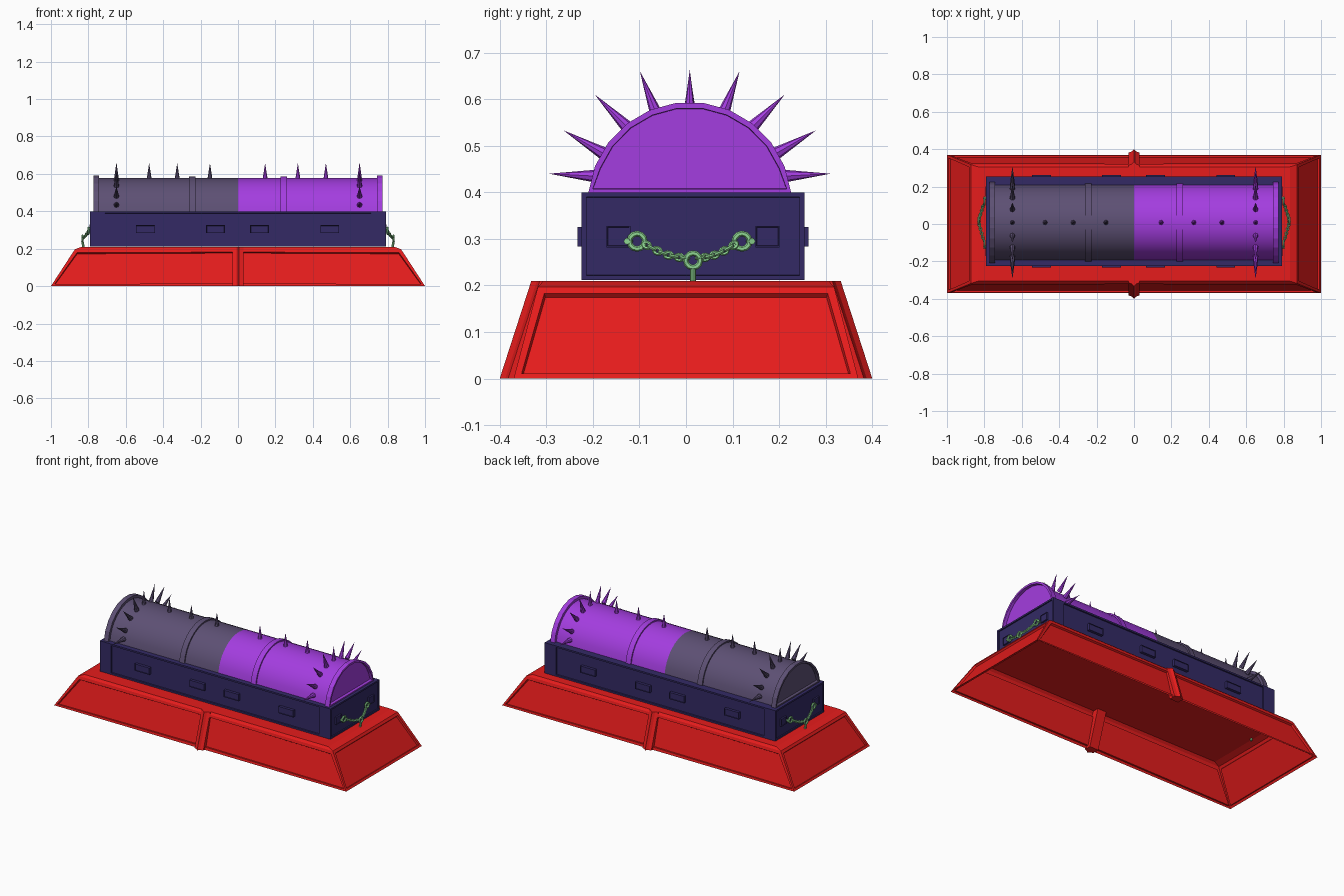
import bpy, bmesh, math
from mathutils import Vector, Matrix

if "Cube" in bpy.data.objects:
    bpy.data.objects.remove(bpy.data.objects["Cube"])


def material(name, rgb):
    m = bpy.data.materials.new(name)
    lin = [((c / 255 + 0.055) / 1.055) ** 2.4 for c in rgb]
    m.diffuse_color = (*lin, 1)
    m.use_nodes = True
    m.node_tree.nodes["Principled BSDF"].inputs["Base Color"].default_value = m.diffuse_color
    return m


RED = material("red", (230, 28, 28))
NAVY = material("dark indigo", (51, 42, 101))
PURPLE = material("bright purple", (164, 61, 224))
GREY = material("grey purple", (93, 80, 116))
GREEN = material("pale green", (142, 214, 146))
CY = 0.008          # middle of the lid across y
BY = 0.015          # middle of the box across y


def finish(name, bm, mat, smooth=False):
    bmesh.ops.recalc_face_normals(bm, faces=bm.faces[:])
    me = bpy.data.meshes.new(name)
    bm.to_mesh(me)
    bm.free()
    me.materials.append(mat)
    ob = bpy.data.objects.new(name, me)
    bpy.context.collection.objects.link(ob)
    if smooth:
        bpy.ops.object.select_all(action='DESELECT')
        ob.select_set(True)
        bpy.context.view_layer.objects.active = ob
        bpy.ops.object.shade_smooth_by_angle(angle=math.radians(35))
    return ob


def recess(bm, faces, border, depth, slope=0.001):
    """Frame each face, then sink its panel."""
    bm.normal_update()
    bmesh.ops.inset_individual(bm, faces=faces, thickness=border)
    bmesh.ops.inset_individual(bm, faces=faces, thickness=slope, depth=-depth)


def loft(bm, rings, caps=(True, True)):
    """Skin a list of equal point rings; returns the side faces per band."""
    vs = [[bm.verts.new(p) for p in r] for r in rings]
    n = len(vs[0])
    bands = [[bm.faces.new((a[i], a[(i + 1) % n], b[(i + 1) % n], b[i])) for i in range(n)]
             for a, b in zip(vs, vs[1:])]
    if caps[0]:
        bm.faces.new(vs[0][::-1])
    if caps[1]:
        bm.faces.new(vs[-1])
    return bands


def box_into(bm, center, size):
    m = Matrix.Translation(center) @ Matrix.Diagonal((*size, 1))
    return bmesh.ops.create_cube(bm, size=1, matrix=m)["verts"]


def cone_into(bm, start, end, r1, r2, segs=8):
    a, b = Vector(start), Vector(end)
    rot = (b - a).to_track_quat('Z', 'Y').to_matrix().to_4x4()
    bmesh.ops.create_cone(bm, cap_ends=True, segments=segs, radius1=r1, radius2=r2,
                          depth=(b - a).length, matrix=Matrix.Translation((a + b) / 2) @ rot)


def torus_into(bm, mat, major, minor, stretch=1.0, n=12, k=6):
    """Ring in local xy, stretched along local x."""
    g = []
    for i in range(n):
        t = 2 * math.pi * i / n
        row = []
        for j in range(k):
            p = 2 * math.pi * j / k
            r = major + minor * math.cos(p)
            row.append(bm.verts.new(mat @ Vector((r * math.cos(t) * stretch, r * math.sin(t),
                                                  minor * math.sin(p)))))
        g.append(row)
    for i in range(n):
        for j in range(k):
            a, b = g[i], g[(i + 1) % n]
            bm.faces.new((a[j], b[j], b[(j + 1) % k], a[(j + 1) % k]))


# Plinth: thin skin with sunken panels, open underneath
def rect(x, y, z):
    return [(-x, -y, z), (0, -y, z), (x, -y, z), (x, y, z), (0, y, z), (-x, y, z)]


bm = bmesh.new()
bands = loft(bm, [rect(1, 0.37, 0), rect(0.872, 0.318, 0.197), rect(0.835, 0.306, 0.21)],
             caps=(False, True))
bmesh.ops.recalc_face_normals(bm, faces=bm.faces[:])
recess(bm, bands[0], 0.022, 0.011, 0.004)
finish("plinth", bm, RED)

# Pointed ribs in the middle of the long sides
for side, label in ((-1, "front"), (1, "back")):
    bm = bmesh.new()
    prof = [(-0.03, 0.34), (-0.03, 0.382), (-0.012, 0.388), (0, 0.40),
            (0.012, 0.388), (0.03, 0.382), (0.03, 0.34)]
    loft(bm, [[(x, side * (y - d), z) for x, y in prof] for d, z in ((0, 0), (0.068, 0.21))])
    finish(label + "_plinth_rib", bm, RED)

# Box with framed sides, wide posts on the long sides
bm = bmesh.new()
box_into(bm, (0, BY, 0.3057), (1.58, 0.478, 0.1886))
bm.normal_update()
long_sides = [f for f in bm.faces if abs(f.normal.y) > 0.5]
short_sides = [f for f in bm.faces if abs(f.normal.x) > 0.5]
recess(bm, long_sides, 0.014, 0.008)
for v in bm.verts:
    if abs(v.co.x) < 0.785:
        v.co.x = math.copysign(0.712, v.co.x)
recess(bm, short_sides, 0.014, 0.006)
finish("coffin_box", bm, NAVY)

# Handles along the long sides
bm = bmesh.new()
for side in (-1, 1):
    for x in (-0.495, -0.12, 0.115, 0.49):
        vs = box_into(bm, (x, BY + side * 0.236, 0.305), (0.1, 0.024, 0.042))
        bm.normal_update()
        outer = [f for f in {f for v in vs for f in v.link_faces} if f.normal.y * side > 0.9]
        recess(bm, outer, 0.004, 0.003)
finish("side_handles", bm, NAVY)

# Small plates at the box ends
bm = bmesh.new()
for side in (-1, 1):
    for y in (-0.145, 0.175):
        vs = box_into(bm, (side * 0.785, y, 0.305), (0.018, 0.052, 0.046))
        bm.normal_update()
        outer = [f for f in {f for v in vs for f in v.link_faces} if f.normal.x * side > 0.9]
        recess(bm, outer, 0.004, 0.003)
finish("end_plates", bm, NAVY)


# Arched lid pieces
def arch(x, r, segs):
    zc = 0.375
    lim = math.acos(0.025 / r)
    pts = []
    for i in range(segs + 1):
        a = -lim + 2 * lim * i / segs
        pts.append((x, CY + r * math.sin(a), zc + r * math.cos(a)))
    return pts


for side, mat, label in ((-1, GREY, "grey"), (1, PURPLE, "purple")):
    bm = bmesh.new()
    loft(bm, [arch(0, 0.202, 16), arch(side * 0.75, 0.202, 16)])
    finish(label + "_lid", bm, mat, True)

    # Raised band across the lid
    bm = bmesh.new()
    loft(bm, [arch(side * 0.228, 0.21, 16), arch(side * 0.262, 0.21, 16)])
    finish(label + "_lid_band", bm, mat, True)

    # End rim with sunken face
    bm = bmesh.new()
    loft(bm, [arch(side * 0.742, 0.219, 11), arch(side * 0.772, 0.219, 11)])
    bmesh.ops.recalc_face_normals(bm, faces=bm.faces[:])
    recess(bm, [f for f in bm.faces if f.normal.x * side > 0.9], 0.012, 0.018)
    finish(label + "_lid_end", bm, mat)

    # Fan of spikes near the end and a row along the crest
    bm = bmesh.new()
    for off, z, deg in ((0, 0.663, 0), (0.107, 0.66, 21), (0.204, 0.61, 45),
                        (0.271, 0.533, 60), (0.302, 0.44, 87)):
        for s in ((1,) if off == 0 else (-1, 1)):
            a = math.radians(deg)
            tip = Vector((side * 0.65, CY + s * off, z))
            base = tip - Vector((0, s * math.sin(a), math.cos(a))) * 0.105
            cone_into(bm, base, tip, 0.0145, 0)
    for x in ((0.145, 0.32, 0.47) if side > 0 else (0.15, 0.325, 0.475)):
        cone_into(bm, (side * x, CY, 0.565), (side * x, CY, 0.658), 0.0145, 0)
    finish(label + "_spikes", bm, mat, True)

# Chains hanging at both ends
for side, label in ((-1, "left"), (1, "right")):
    bm = bmesh.new()
    flat = Matrix.Rotation(math.pi / 2, 4, 'Y')
    mid = Vector((side * 0.832, BY, 0.254))
    torus_into(bm, Matrix.Translation(mid) @ flat, 0.0155, 0.0062)
    cone_into(bm, mid - Vector((0, 0, 0.015)), (side * 0.824, BY, 0.197), 0.0065, 0.0065)
    for y in (-0.105, 0.12):
        top = Vector((side * 0.8, y, 0.295))
        torus_into(bm, Matrix.Translation(top) @ flat, 0.0165, 0.0062)
        out = math.copysign(1, y)
        cone_into(bm, (side * 0.778, y + out * 0.014, 0.295),
                  (side * 0.805, y + out * 0.022, 0.295), 0.007, 0.007)
        steps = 8
        path = []
        for i in range(steps + 1):
            t = i / steps
            p = top.lerp(mid, 0.12 + 0.78 * t)
            path.append(p - Vector((0, 0, 0.007 * math.sin(math.pi * t))))
        for i, (a, b) in enumerate(zip(path, path[1:])):
            d = (b - a).normalized()
            u = d.cross(Vector((1, 0, 0))).normalized()
            w = d.cross(u)
            if i % 2:
                u, w = w, -u
            m = Matrix((d, u, w)).transposed().to_4x4()
            torus_into(bm, Matrix.Translation((a + b) / 2) @ m, 0.0066, 0.0036, 1.3, 10, 5)
    finish(label + "_chain", bm, GREEN, True)
